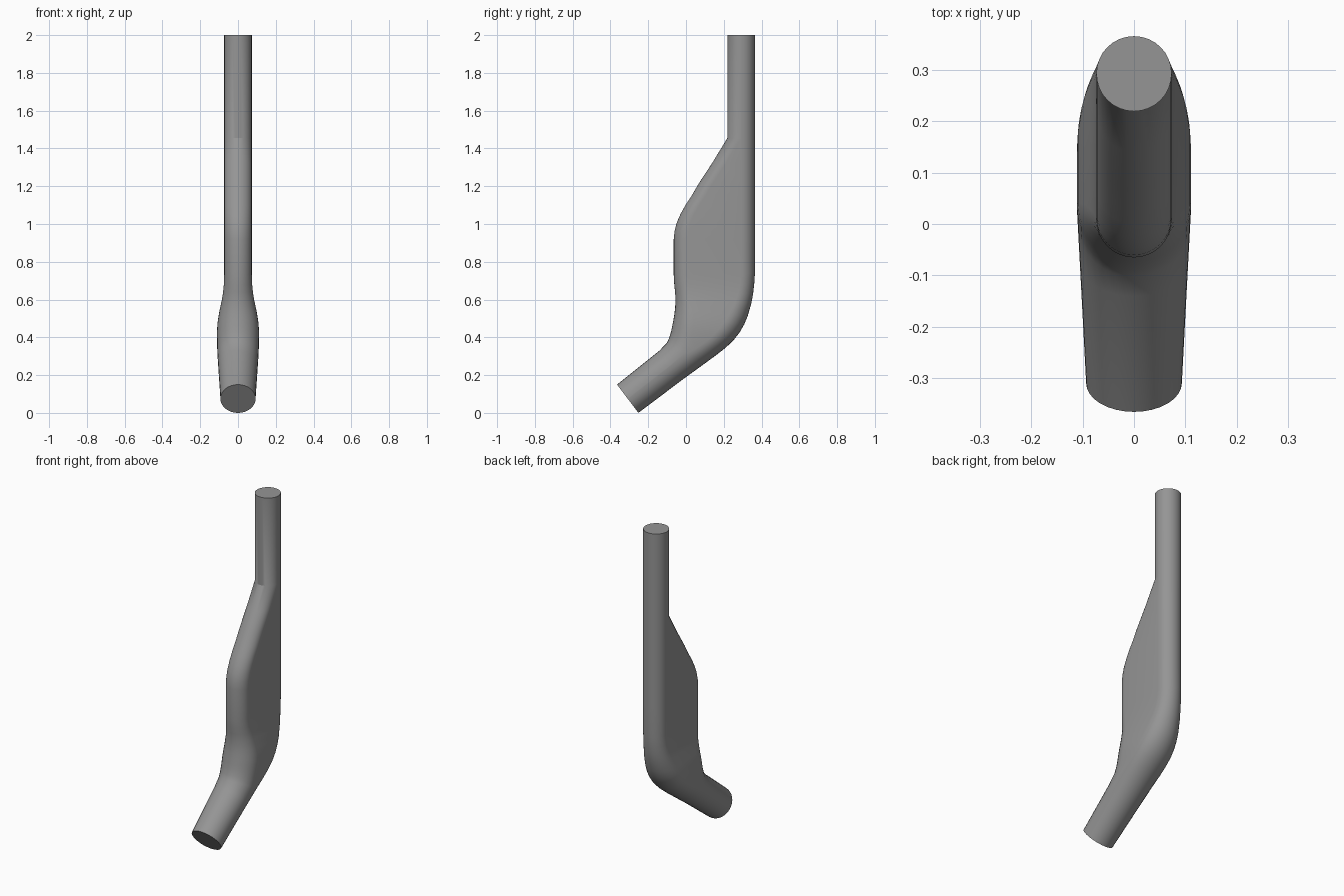
import bpy, bmesh, math
from mathutils import Vector

if "Cube" in bpy.data.objects:
    bpy.data.objects.remove(bpy.data.objects["Cube"])

HALF = 16   # segments per rounded end

# Side-view sections: front (y, z), back (y, z), half width in x
sections = [
    # round inlet tube
    (-.365, .150, -.252, .000, .093),
    (-.140, .330, -.020, .175, .105),
    # bend swelling into the fin
    (-.102, .370, .100, .262, .109),
    (-.090, .395, .160, .306, .110),
    (-.079, .430, .210, .345, .111),
    (-.073, .460, .252, .385, .111),
    (-.067, .490, .285, .428, .109),
    (-.062, .520, .308, .468, .104),
    (-.058, .550, .326, .511, .098),
    (-.055, .600, .346, .580, .086),
    (-.058, .640, .355, .630, .079),
    (-.062, .680, .361, .680, .075),
    (-.065, .730, .365, .740, .073),
    # flat fin
    (-.065, .920, .365, .920, .073),
    (-.060, .965, .365, .965, .073),
    (-.048, 1.010, .365, 1.010, .073),
    (-.028, 1.055, .365, 1.055, .073),
    (.000, 1.105, .365, 1.105, .073),
    (.030, 1.150, .365, 1.150, .073),
    (.066, 1.212, .365, 1.212, .073),
    (.140, 1.325, .365, 1.325, .073),
    # round outlet tube
    (.219, 1.455, .365, 1.455, .073),
    (.219, 2.000, .365, 2.000, .073),
]


def stadium(fy, fz, by, bz, w):
    """Closed ring with rounded ends, spanning the front and back points."""
    front, back = Vector((0, fy, fz)), Vector((0, by, bz))
    mid, half = (front + back) / 2, (back - front).length / 2
    axis = (back - front).normalized()
    r = min(half, w)
    flat = max(half - r, 0.0005)
    ring = []
    for sign in (1, -1):
        for i in range(HALF + 1):
            a = math.pi * (i / HALF - .5)
            along = sign * (flat + (half - flat) * math.cos(a))
            ring.append(mid + axis * along + Vector((sign * w * math.sin(a), 0, 0)))
    return ring


# Loft all sections into one duct
bm = bmesh.new()
rings = [[bm.verts.new(p) for p in stadium(*s)] for s in sections]
n = len(rings[0])
for lo, hi in zip(rings, rings[1:]):
    for i in range(n):
        j = (i + 1) % n
        bm.faces.new((lo[i], lo[j], hi[j], hi[i]))
# End caps
bm.faces.new(rings[0])
bm.faces.new(rings[-1])
bmesh.ops.recalc_face_normals(bm, faces=bm.faces)

mesh = bpy.data.meshes.new("finned_pipe")
bm.to_mesh(mesh)
bm.free()
pipe = bpy.data.objects.new("finned_pipe", mesh)
bpy.context.collection.objects.link(pipe)

# Dark grey surface
grey = bpy.data.materials.new("dark_grey")
grey.diffuse_color = (.3, .3, .3, 1)
grey.use_nodes = True
grey.node_tree.nodes["Principled BSDF"].inputs["Base Color"].default_value = grey.diffuse_color
mesh.materials.append(grey)

bpy.context.view_layer.objects.active = pipe
pipe.select_set(True)
bpy.ops.object.shade_smooth_by_angle(angle=math.radians(30))
